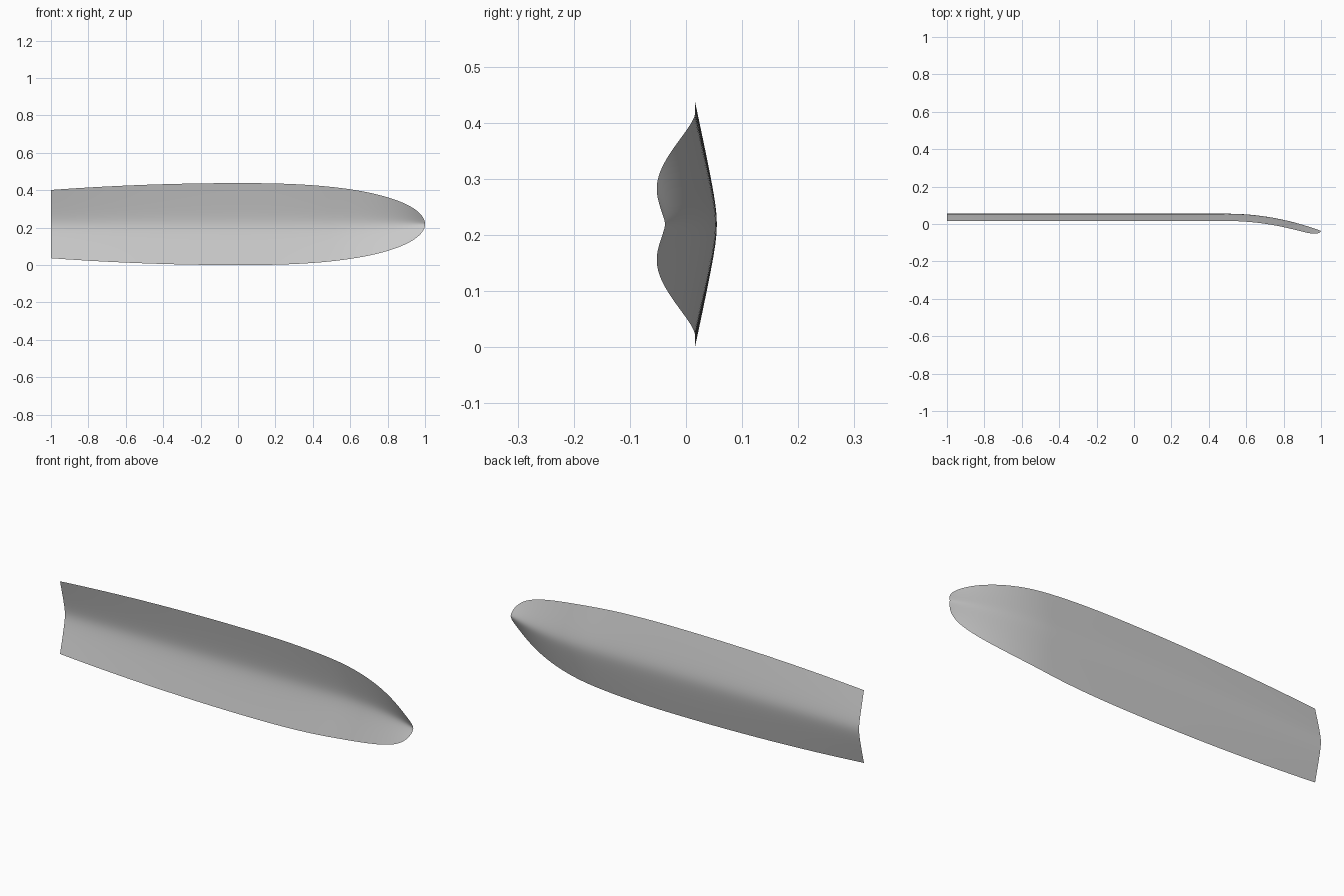
import bpy
import bmesh
from math import sqrt, tanh, sin, pi

if "Cube" in bpy.data.objects:
    bpy.data.objects.remove(bpy.data.objects["Cube"], do_unlink=True)

MAX_HALF = 0.219     # widest half width
DEPTH = 0.039        # depth of the V section
SPINE_Y = 0.055      # spine position along the straight part
ROUND = 0.2          # softness of the V at the spine
STATIONS, ACROSS = 72, 24


def half_width(x):
    """Gentle taper to the square tail, rounded curve to the nose."""
    if x < 0:
        return MAX_HALF * (1 - 0.167 * x * x)
    return MAX_HALF * sqrt(max(0, 1 - x ** 2.5))


def spine(x):
    """The nose bends forward beyond the straight part."""
    return SPINE_Y - 0.092 * (max(0, x - 0.5) / 0.5) ** 2


def vee(t):
    """Rounded V section, 0 at the spine and 1 at the edge."""
    return (sqrt(t * t + ROUND ** 2) - ROUND) / (sqrt(1 + ROUND ** 2) - ROUND)


# Thin shell swept from tail to nose, with closer stations at the nose
bm = bmesh.new()
rows = []
for i in range(STATIONS + 1):
    x = -1 + 2 * sin(i / STATIONS * pi / 2)
    w = half_width(x)
    depth = DEPTH * tanh((w / 0.07) ** 1.4)
    row = []
    for j in range(ACROSS + 1):
        t = 2 * j / ACROSS - 1
        row.append(bm.verts.new((x, spine(x) - depth * vee(t), MAX_HALF + w * t)))
    rows.append(row)
for a, b in zip(rows, rows[1:]):
    for j in range(ACROSS):
        bm.faces.new((a[j], b[j], b[j + 1], a[j + 1]))
bmesh.ops.remove_doubles(bm, verts=bm.verts, dist=0.0001)

mesh = bpy.data.meshes.new("curved_shell")
bm.to_mesh(mesh)
bm.free()
shell = bpy.data.objects.new("curved_shell", mesh)
bpy.context.collection.objects.link(shell)

# Plain grey finish
grey = bpy.data.materials.new("plain_grey")
grey.use_nodes = True
colour = (0.6, 0.6, 0.6, 1)
grey.diffuse_color = colour
grey.node_tree.nodes["Principled BSDF"].inputs["Base Color"].default_value = colour
mesh.materials.append(grey)

bpy.context.view_layer.objects.active = shell
shell.select_set(True)
bpy.ops.object.shade_smooth_by_angle()
